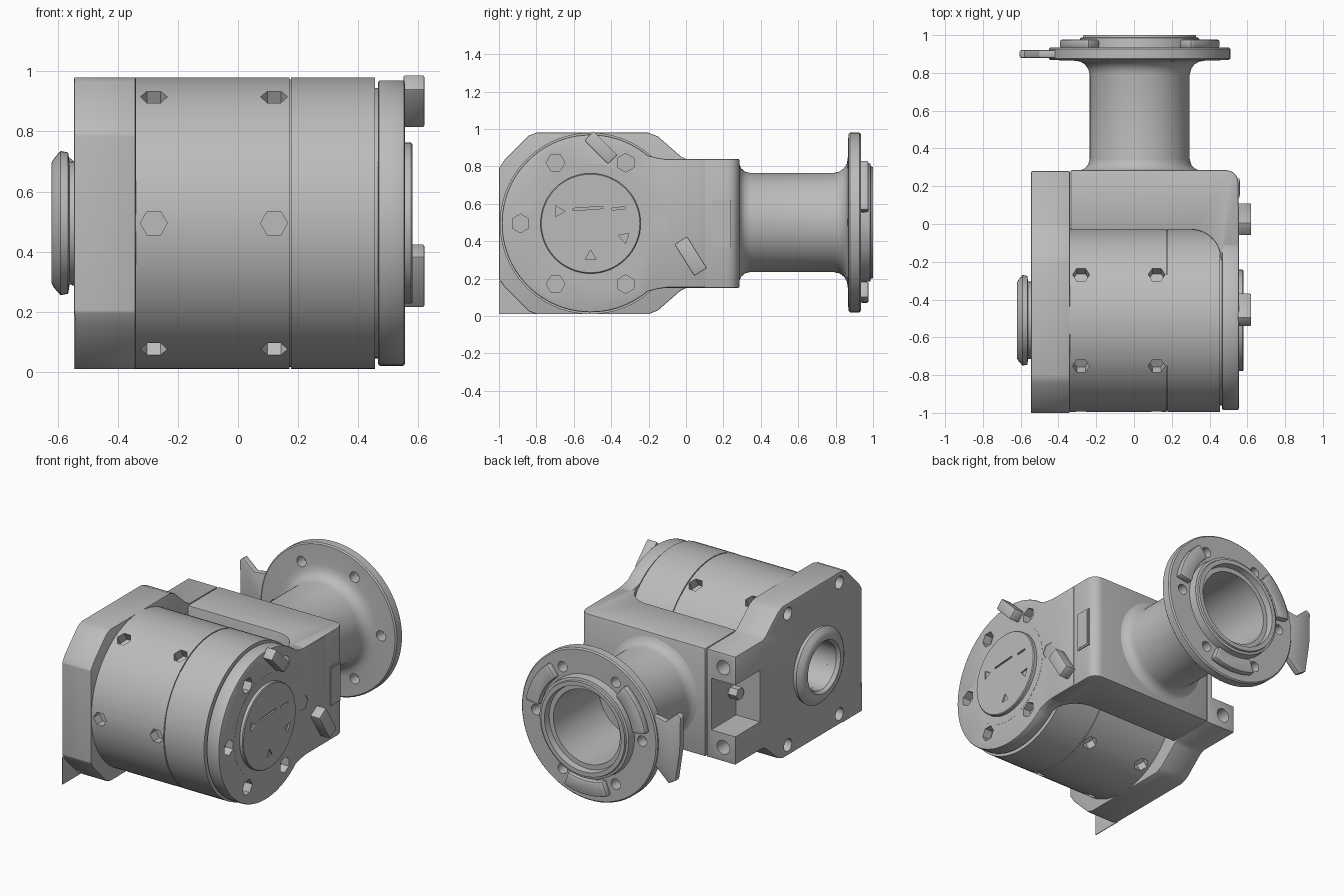
import bpy, bmesh
from math import sin, cos, radians, tau

cube = bpy.data.objects.get("Cube")
if cube:
    bpy.data.objects.remove(cube)

grey = bpy.data.materials.new("cast_grey")
grey.use_nodes = True
COLOR = (0.5, 0.5, 0.5, 1)
grey.diffuse_color = COLOR
grey.node_tree.nodes["Principled BSDF"].inputs["Base Color"].default_value = COLOR

CY, CZ = -0.51, 0.495      # main drum axis
PX, PZ = 0.03, 0.5         # output pipe axis


def place(axis, a, u, v):
    return {"x": (a, u, v), "y": (u, a, v), "z": (u, v, a)}[axis]


def finish(name, bm):
    bmesh.ops.remove_doubles(bm, verts=bm.verts, dist=1e-5)
    bmesh.ops.recalc_face_normals(bm, faces=bm.faces)
    mesh = bpy.data.meshes.new(name)
    bm.to_mesh(mesh)
    bm.free()
    mesh.materials.append(grey)
    ob = bpy.data.objects.new(name, mesh)
    bpy.context.collection.objects.link(ob)
    return ob


def apply(ob, mod):
    with bpy.context.temp_override(object=ob, active_object=ob):
        bpy.ops.object.modifier_apply(modifier=mod.name)


def prism(name, outline, axis, a0, a1, bevel=0.0):
    bm = bmesh.new()
    base = bm.faces.new([bm.verts.new(place(axis, a0, u, v)) for u, v in outline])
    ext = bmesh.ops.extrude_face_region(bm, geom=[base])["geom"]
    move = place(axis, a1 - a0, 0, 0)
    bmesh.ops.translate(bm, vec=move, verts=[g for g in ext if isinstance(g, bmesh.types.BMVert)])
    ob = finish(name, bm)
    if bevel:
        mod = ob.modifiers.new("bevel", "BEVEL")
        mod.width, mod.segments, mod.limit_method = bevel, 2, "ANGLE"
        apply(ob, mod)
    return ob


def lathe(name, profile, axis, cu, cv, n=64):
    bm = bmesh.new()
    rings = [[bm.verts.new(place(axis, a, cu + r * cos(tau * i / n), cv + r * sin(tau * i / n)))
              for i in range(n)] for a, r in profile]
    for p, q in zip(rings, rings[1:]):
        for i in range(n):
            j = (i + 1) % n
            bm.faces.new((p[i], p[j], q[j], q[i]))
    return finish(name, bm)


def arc(cu, cv, r, start, end, n=12):
    return [(cu + r * cos(radians(start + (end - start) * i / n)),
             cv + r * sin(radians(start + (end - start) * i / n))) for i in range(n + 1)]


def ngon(cu, cv, r, n, turn=0):
    return arc(cu, cv, r, turn, turn + 360 * (n - 1) / n, n - 1)


def box(u0, u1, v0, v1):
    return [(u0, v0), (u1, v0), (u1, v1), (u0, v1)]


def bar(cu, cv, length, width, angle):
    c, s = cos(radians(angle)), sin(radians(angle))
    return [(cu + c * u - s * v, cv + s * u + c * v)
            for u, v in box(-length / 2, length / 2, -width / 2, width / 2)]


def cut(target, cutters):
    for tool in cutters:
        tool.hide_render = True
        mod = target.modifiers.new("cut", "BOOLEAN")
        mod.operation, mod.solver, mod.object = "DIFFERENCE", "EXACT", tool
        apply(target, mod)
        bpy.data.objects.remove(tool)


# Drum with a seam and a gap before the end cap
drum = lathe("drum", [(-0.36, 0), (-0.36, 0.485), (0.171, 0.485), (0.171, 0.478), (0.177, 0.478),
                      (0.177, 0.485), (0.456, 0.485), (0.456, 0.45), (0.47, 0.45), (0.47, 0)],
             "x", CY, CZ, 96)
holes = []
for x in (-0.28, 0.12):
    for k in range(1, 6):
        ang = radians(60 * k)
        h = prism("hole_cutter", ngon(0, 0, 0.045, 6), "z", -0.06, 0.06)
        h.rotation_euler = (ang - radians(90), 0, 0)
        h.location = (x, CY + 0.485 * cos(ang), CZ + 0.485 * sin(ang))
        holes.append(h)
bpy.context.view_layer.update()
cut(drum, holes)

# Mounting plate: chamfered outline mirrored about the drum axis
upper = [(-1.0, 0.79), (-0.97, 0.835), (-0.84, 0.965), (-0.8, 0.98), (-0.2, 0.98),
         (-0.15, 0.96), (-0.03, 0.855), (0.0, 0.84), (0.28, 0.84)]
plate = prism("mounting_plate", upper + [(y, 2 * CZ - z) for y, z in reversed(upper)],
              "x", -0.545, -0.34, 0.006)
tools = [prism("pocket_cutter", box(0.03, 0.4, 0.33, 0.66), "x", -0.7, -0.375),
         lathe("bore_cutter", [(-0.7, 0), (-0.7, 0.15), (-0.4, 0.15), (-0.4, 0)], "x", CY, CZ, 40)]
for z in (0.075, 0.915):
    tools += [prism("screw_cutter", ngon(y, z, 0.04, 20), "x", -0.7, -0.43) for y in (-0.77, -0.25)]
for z in (0.24, 0.75):
    tools.append(prism("lug_cutter", ngon(-0.46, z, 0.045, 20), "y", 0.12, 0.4))
cut(plate, tools)
prism("plate_corner_fin", [(-1, 0.01), (-0.8, 0.01), (-1, 0.19)], "x", -0.545, -0.54)
prism("pocket_bolt", ngon(0.08, 0.5, 0.04, 6), "x", -0.38, -0.44)

# Input collar around the plate bore
lathe("input_collar", [(-0.53, 0.15), (-0.53, 0.205), (-0.56, 0.205), (-0.565, 0.235), (-0.59, 0.24),
                       (-0.612, 0.215), (-0.62, 0.2), (-0.62, 0.165), (-0.6, 0.15), (-0.53, 0.15)],
      "x", CY, CZ, 48)

# Rear housing block with a fillet towards the cap
housing = prism("rear_housing", [(-0.336, 0.285), (-0.336, -0.03)] + arc(0.3, -0.19, 0.16, 90, 0)
                + [(0.47, -0.2), (0.552, -0.2)] + arc(0.487, 0.22, 0.065, 0, 90, 8),
                "z", 0.15, 0.84, 0.008)
prism("name_plate", box(0.14, 0.24, 0.37, 0.62), "x", 0.55, 0.558)
prism("name_plate_face", box(0.15, 0.23, 0.38, 0.61), "x", 0.55, 0.56)

# End cap: round cover flowing into the neck
neck = [(0.1, 0.838), (-0.1, 0.838), (-0.15, 0.845)]
cap = prism("end_cap", neck + arc(CY, CZ, 0.475, 50, 310, 64)
            + [(y, 2 * CZ - z) for y, z in reversed(neck)], "x", 0.466, 0.555, 0.008)
cut(cap, [prism("socket_cutter", ngon(*ngon(CY, CZ, 0.375, 6)[k], 0.05, 6, 30 * k), "x", 0.5, 0.7)
          for k in range(6)])
boss = lathe("cap_boss", [(0.54, 0), (0.54, 0.32), (0.556, 0.32), (0.556, 0.268), (0.575, 0.268),
                          (0.58, 0.263), (0.58, 0)], "x", CY, CZ)
cut(boss, [prism("notch_cutter", ngon(y, z, 0.033, 3, t), "x", 0.57, 0.7)
           for y, z, t in ((-0.68, 0.56, 0), (-0.33, 0.42, 40), (-0.51, 0.32, 90))]
    + [prism("slit_cutter", bar(y, 0.575, w, 0.012, 4), "x", 0.57, 0.7)
       for y, w in ((-0.525, 0.16), (-0.36, 0.07))])
prism("upper_latch", bar(-0.455, 0.9, 0.18, 0.07, -45), "x", 0.55, 0.62, 0.006)
prism("lower_latch", bar(0.025, 0.32, 0.2, 0.08, -58), "x", 0.55, 0.62, 0.006)

# Output pipe with flared ends, flange, lip and bore
flange = lathe("output_flange", [
    (0.27, 0), (0.27, 0.315), (0.285, 0.312), (0.295, 0.29), (0.315, 0.272), (0.345, 0.265),
    (0.79, 0.265), (0.82, 0.272), (0.845, 0.29), (0.86, 0.315), (0.865, 0.35), (0.868, 0.472),
    (0.876, 0.48), (0.927, 0.48), (0.935, 0.472), (0.935, 0.32), (0.985, 0.315), (0.988, 0.3),
    (1.0, 0.297), (1.0, 0.27), (0.96, 0.265), (0.96, 0.235), (0.5, 0.235), (0.5, 0)],
    "y", PX, PZ, 80)
cut(flange, [prism("bolt_cutter", ngon(u, v, 0.033, 16), "y", 0.8, 1.1)
             for u, v in ngon(PX, PZ, 0.375, 6)])
for mid in (30, 150, 270):
    prism("flange_pad", arc(PX, PZ, 0.43, mid - 21, mid + 21)
          + arc(PX, PZ, 0.335, mid + 21, mid - 21), "y", 0.93, 0.977, 0.012)

# Side ear on the flange
prism("flange_ear", [(-0.38, 0.68), (-0.5, 0.66), (-0.58, 0.73), (-0.605, 0.71), (-0.6, 0.5),
                     (-0.57, 0.3), (-0.52, 0.27), (-0.38, 0.4)], "y", 0.88, 0.92, 0.006)

# Smooth round surfaces, keep edges sharp
bpy.ops.object.select_all(action="DESELECT")
for ob in bpy.context.collection.objects:
    if ob.type == "MESH" and ob.data.materials and ob.data.materials[0] == grey:
        ob.select_set(True)
        bpy.context.view_layer.objects.active = ob
bpy.ops.object.shade_smooth_by_angle(angle=radians(30))
